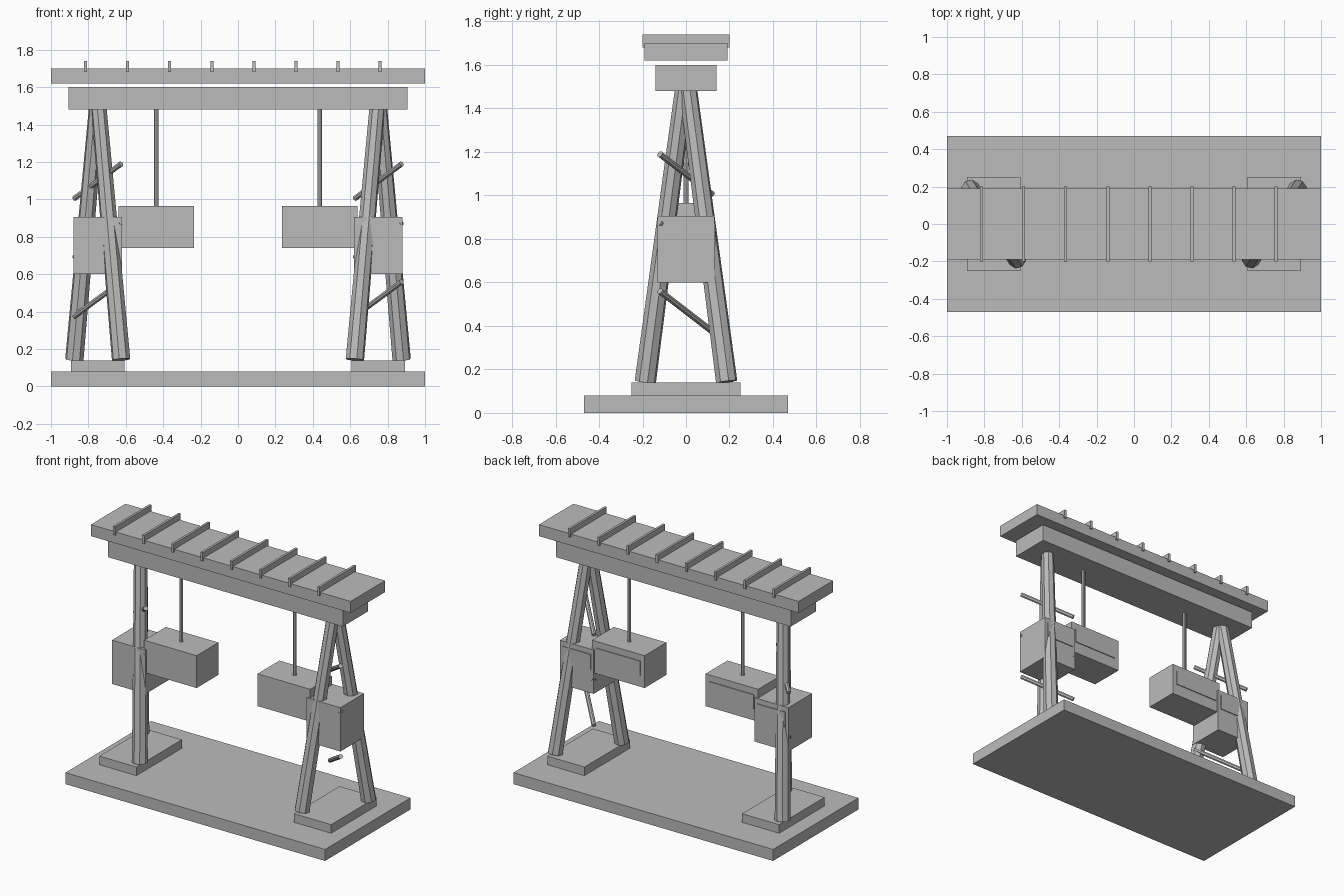
import bpy
import bmesh
from mathutils import Vector, Matrix

cube = bpy.data.objects.get("Cube")
if cube:
    bpy.data.objects.remove(cube, do_unlink=True)

grey = bpy.data.materials.new("plain_grey")
grey.use_nodes = True
grey.diffuse_color = (0.5, 0.5, 0.5, 1)
grey.node_tree.nodes["Principled BSDF"].inputs["Base Color"].default_value = (0.5, 0.5, 0.5, 1)


def finish(name, bm):
    mesh = bpy.data.meshes.new(name)
    bm.to_mesh(mesh)
    bm.free()
    mesh.materials.append(grey)
    obj = bpy.data.objects.new(name, mesh)
    bpy.context.collection.objects.link(obj)
    return obj


def box(name, x, y, z):
    """Box from (low, high) pairs on each axis."""
    bm = bmesh.new()
    size = [b - a for a, b in (x, y, z)]
    mid = [(a + b) / 2 for a, b in (x, y, z)]
    bmesh.ops.create_cube(bm, size=1, matrix=Matrix.Translation(mid) @ Matrix.Diagonal((*size, 1)))
    return finish(name, bm)


def pole(name, start, end, r_start, r_end, sides=8):
    """Straight faceted pole between two points."""
    start, end = Vector(start), Vector(end)
    axis = end - start
    turn = axis.to_track_quat("Z", "Y").to_matrix().to_4x4()
    bm = bmesh.new()
    bmesh.ops.create_cone(bm, cap_ends=True, segments=sides, radius1=r_start, radius2=r_end,
                          depth=axis.length, matrix=Matrix.Translation((start + end) / 2) @ turn)
    return finish(name, bm)


def span(mid, half):
    return (mid - half, mid + half)


# Ground slab, top beam and roof
box("base_slab", (-1, 1), (-0.47, 0.47), (0, 0.08))
box("top_beam", (-0.905, 0.905), (-0.14, 0.14), (1.48, 1.60))
box("roof_board", (-1, 1), (-0.19, 0.19), (1.62, 1.70))
for i in range(8):
    box(f"roof_batten_{i + 1}", span(-0.815 + 0.225 * i, 0.008), (-0.2, 0.2), (1.68, 1.74))

for side, label in ((-1, "right"), (1, "left")):
    c = 0.75 * side

    # Footing and splayed pair of legs
    box(f"footing_{label}", span(c, 0.143), (-0.25, 0.25), (0.08, 0.14))
    for back, place in ((-1, "front"), (1, "back")):
        pole(f"{place}_leg_{label}",
             (c + 0.125 * side * back, 0.187 * back, 0.143),
             (c + 0.005 * side * back, 0.008 * back, 1.5), 0.05, 0.042)

    # Slanted braces, all leaning the same way
    for i in range(3):
        z = 0.375 + 0.315 * i
        pole(f"brace_{label}_{i + 1}", (c - 0.125, 0.12, z), (c + 0.125, -0.12, z + 0.185),
             0.015, 0.015)

    # Cabinet on the legs, with a rear panel
    box(f"cabinet_{label}", span(c, 0.13), (-0.13, 0.13), (0.60, 0.905))
    box(f"cabinet_panel_{label}", span(c, 0.108), (0.129, 0.136), (0.765, 0.87))

    # Hanging box, its rod and rear panel
    h = 0.4375 * side
    box(f"hanging_box_{label}", span(h, 0.2025), (-0.12, 0.12), (0.74, 0.965))
    box(f"hanging_panel_{label}", span(h, 0.17), (0.119, 0.126), (0.82, 0.92))
    pole(f"hanging_rod_{label}", (h, 0, 0.96), (h, 0, 1.49), 0.012, 0.012)
